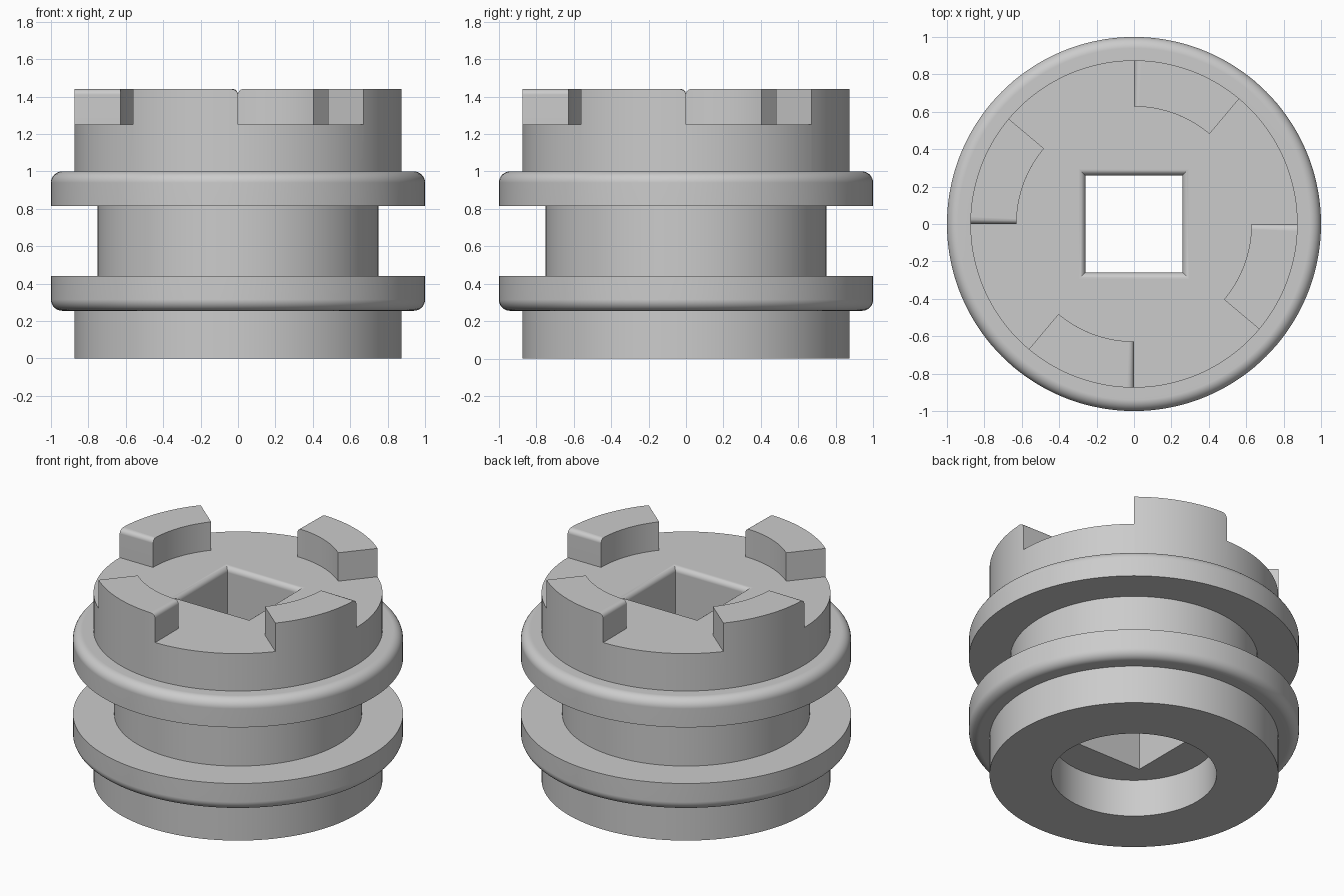
import bpy, bmesh
from math import radians, sin, cos, pi

cube = bpy.data.objects.get("Cube")
if cube:
    bpy.data.objects.remove(cube, do_unlink=True)

BODY_R, NECK_R, FLANGE_R, BORE_R = 0.875, 0.75, 1.0, 0.5
DECK_Z, TOP_Z = 1.25, 1.44
TOOTH_R, TOOTH_SPAN = 0.628, 40
SOCKET, SOCKET_FILLET = 0.26, 0.035
FILLET, TOOTH_FILLET = 0.06, 0.03

grey = bpy.data.materials.new("plain_grey")
grey.use_nodes = True
colour = (0.6, 0.6, 0.6, 1)
grey.diffuse_color = colour
grey.node_tree.nodes["Principled BSDF"].inputs["Base Color"].default_value = colour


def make_object(name, bm):
    bmesh.ops.recalc_face_normals(bm, faces=bm.faces)
    mesh = bpy.data.meshes.new(name)
    bm.to_mesh(mesh)
    bm.free()
    mesh.materials.append(grey)
    obj = bpy.data.objects.new(name, mesh)
    bpy.context.collection.objects.link(obj)
    return obj


def arc(cx, cz, r, start, end, steps=8):
    angles = [radians(start + (end - start) * i / steps) for i in range(steps + 1)]
    return [(cx + r * cos(a), cz + r * sin(a)) for a in angles]


def lathe(name, profile, steps=144):
    bm = bmesh.new()
    verts = [bm.verts.new((r, 0, z)) for r, z in profile]
    edges = [bm.edges.new(pair) for pair in zip(verts, verts[1:])]
    bmesh.ops.spin(bm, geom=verts + edges, cent=(0, 0, 0), axis=(0, 0, 1),
                   angle=2 * pi, steps=steps)
    bmesh.ops.remove_doubles(bm, verts=bm.verts, dist=0.0001)
    return make_object(name, bm)


def loft(name, rings):
    """Closed solid through rings with matching point counts."""
    bm = bmesh.new()
    loops = [[bm.verts.new(p) for p in ring] for ring in rings]
    n = len(loops[0])
    for low, high in zip(loops, loops[1:]):
        for i in range(n):
            j = (i + 1) % n
            bm.faces.new((low[i], low[j], high[j], high[i]))
    bm.faces.new(loops[0])
    bm.faces.new(loops[-1])
    return make_object(name, bm)


def cut(target, cutter):
    cutter.hide_render = True
    mod = target.modifiers.new("cut", 'BOOLEAN')
    mod.operation, mod.solver, mod.object = 'DIFFERENCE', 'EXACT', cutter
    bpy.context.view_layer.objects.active = target
    bpy.ops.object.modifier_apply(modifier=mod.name)
    bpy.data.objects.remove(cutter, do_unlink=True)


# Spool body with round bore below and two filleted flanges
edge = FLANGE_R - FILLET
profile = [(0, 0.25), (BORE_R, 0.25), (BORE_R, 0), (BODY_R, 0), (BODY_R, 0.255)]
profile += arc(edge, 0.255 + FILLET, FILLET, -90, 0)
profile += [(FLANGE_R, 0.44), (NECK_R, 0.44), (NECK_R, 0.815), (FLANGE_R, 0.815)]
profile += arc(edge, 1.0 - FILLET, FILLET, 0, 90)
profile += [(BODY_R, 1.0), (BODY_R, TOP_Z), (0, TOP_Z)]
body = lathe("coupling_body", profile)


# Cutter that leaves four teeth, each rounded along one upper end
def gap_ring(z, inset):
    ring = []
    shift = inset / 0.75
    for quarter in range(4):
        end = radians(90 * quarter + 90)
        start = end - radians(TOOTH_SPAN)
        stop = end - shift
        points = [(TOOTH_R, start + (stop - start) * i / 16) for i in range(17)]
        gap = radians(90 - TOOTH_SPAN) + shift
        points += [(1.2, stop + gap * i / 8) for i in range(9)]
        ring += [(r * cos(a), r * sin(a), z) for r, a in points]
    return ring


rings = [gap_ring(DECK_Z, 0)]
for i in range(6):
    a = radians(90) * i / 5
    rings.append(gap_ring(TOP_Z - TOOTH_FILLET * (1 - sin(a)),
                          TOOTH_FILLET * (1 - cos(a))))
rings.append(gap_ring(TOP_Z + 0.1, TOOTH_FILLET))
cut(body, loft("tooth_gap_cutter", rings))


# Square socket with a rounded upper rim
def square(z, h):
    return [(-h, -h, z), (h, -h, z), (h, h, z), (-h, h, z)]


rings = [square(0.1, SOCKET)]
for i in range(7):
    a = radians(90) * i / 6
    rings.append(square(DECK_Z - SOCKET_FILLET * (1 - sin(a)),
                        SOCKET + SOCKET_FILLET * (1 - cos(a))))
rings.append(square(TOP_Z + 0.2, SOCKET + SOCKET_FILLET))
cut(body, loft("socket_cutter", rings))

# Smooth rounds, crisp corners, flat caps
bpy.ops.object.select_all(action='DESELECT')
body.select_set(True)
bpy.context.view_layer.objects.active = body
bpy.ops.object.shade_smooth_by_angle(angle=radians(30))
weighted = body.modifiers.new("weighted_normals", 'WEIGHTED_NORMAL')
weighted.keep_sharp = True
